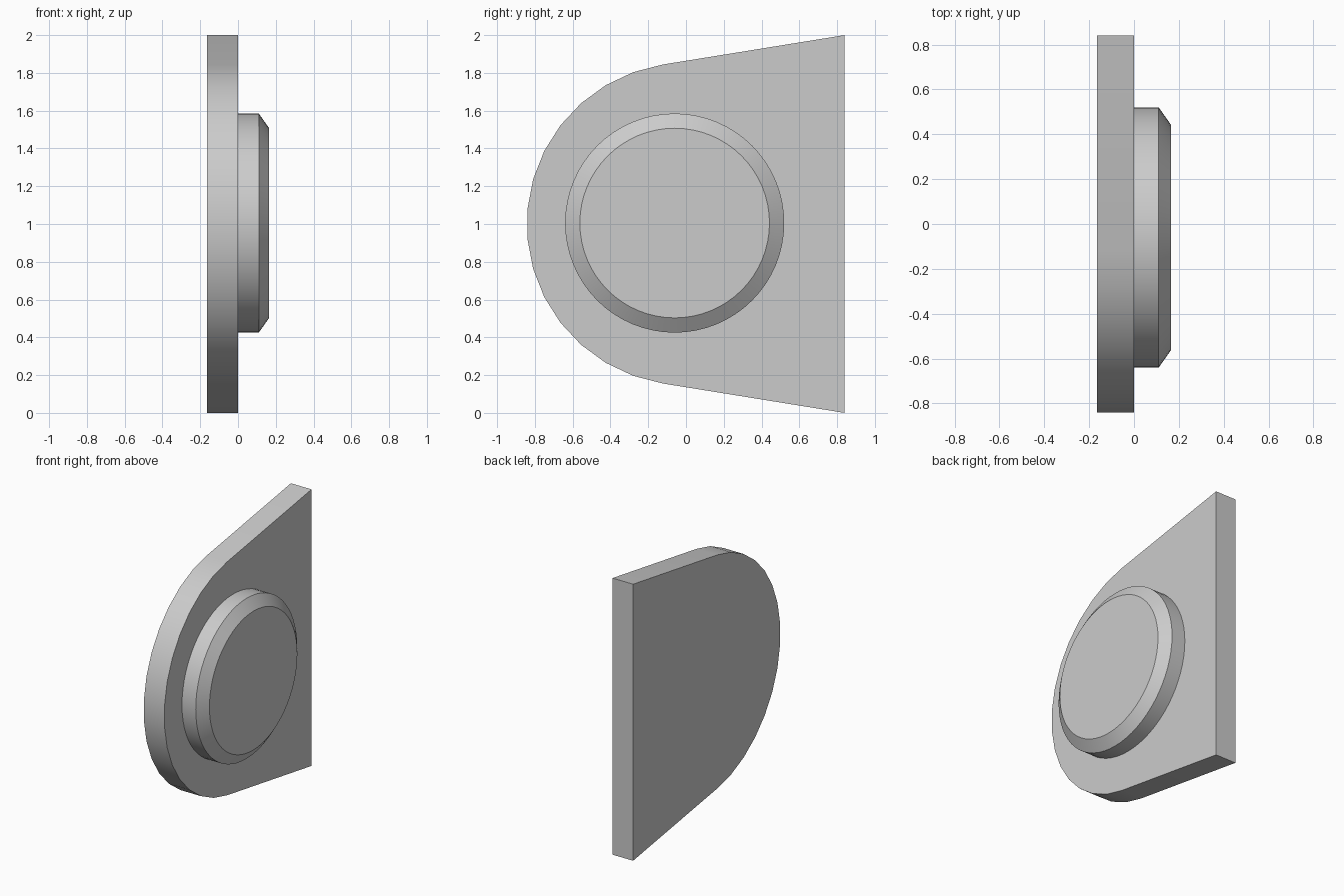
import bpy
import bmesh
from math import sin, cos, pi, radians

cube = bpy.data.objects.get("Cube")
if cube:
    bpy.data.objects.remove(cube, do_unlink=True)

grey = bpy.data.materials.new("light grey")
grey.use_nodes = True
colour = (0.6, 0.6, 0.6, 1.0)
grey.diffuse_color = colour
grey.node_tree.nodes["Principled BSDF"].inputs["Base Color"].default_value = colour


def arc(cy, cz, radius, start, end, count):
    """Points (y, z) along an arc, angles in radians."""
    step = (end - start) / count
    return [(cy + radius * cos(start + step * i), cz + radius * sin(start + step * i))
            for i in range(count + 1)]


def loft(name, sections):
    """Join equal-sized (x, outline) sections into a capped solid."""
    bm = bmesh.new()
    rings = [[bm.verts.new((x, y, z)) for y, z in outline] for x, outline in sections]
    for a, b in zip(rings, rings[1:]):
        for i in range(len(a)):
            j = (i + 1) % len(a)
            bm.faces.new((a[i], a[j], b[j], b[i]))
    bm.faces.new(rings[0][::-1])
    bm.faces.new(rings[-1])
    bmesh.ops.recalc_face_normals(bm, faces=bm.faces)
    mesh = bpy.data.meshes.new(name)
    bm.to_mesh(mesh)
    bm.free()
    mesh.materials.append(grey)
    obj = bpy.data.objects.new(name, mesh)
    bpy.context.collection.objects.link(obj)
    bpy.ops.object.select_all(action='DESELECT')
    obj.select_set(True)
    bpy.context.view_layer.objects.active = obj
    bpy.ops.object.shade_smooth_by_angle(angle=radians(30))
    return obj


# Mounting plate: straight back edge, tapering sides, rounded front
nose = arc(0.012, 1.0, 0.855, radians(99.2), radians(260.8), 15)
outline = [(0.84, 0.0), (0.84, 2.0)] + nose
loft("mounting_plate", [(-0.165, outline), (0.0, outline)])


# Raised round boss with a chamfered rim
def circle(radius):
    return arc(-0.06, 1.005, radius, 0, 2 * pi, 64)[:-1]


loft("round_boss", [(0.0, circle(0.58)), (0.11, circle(0.58)), (0.165, circle(0.502))])
